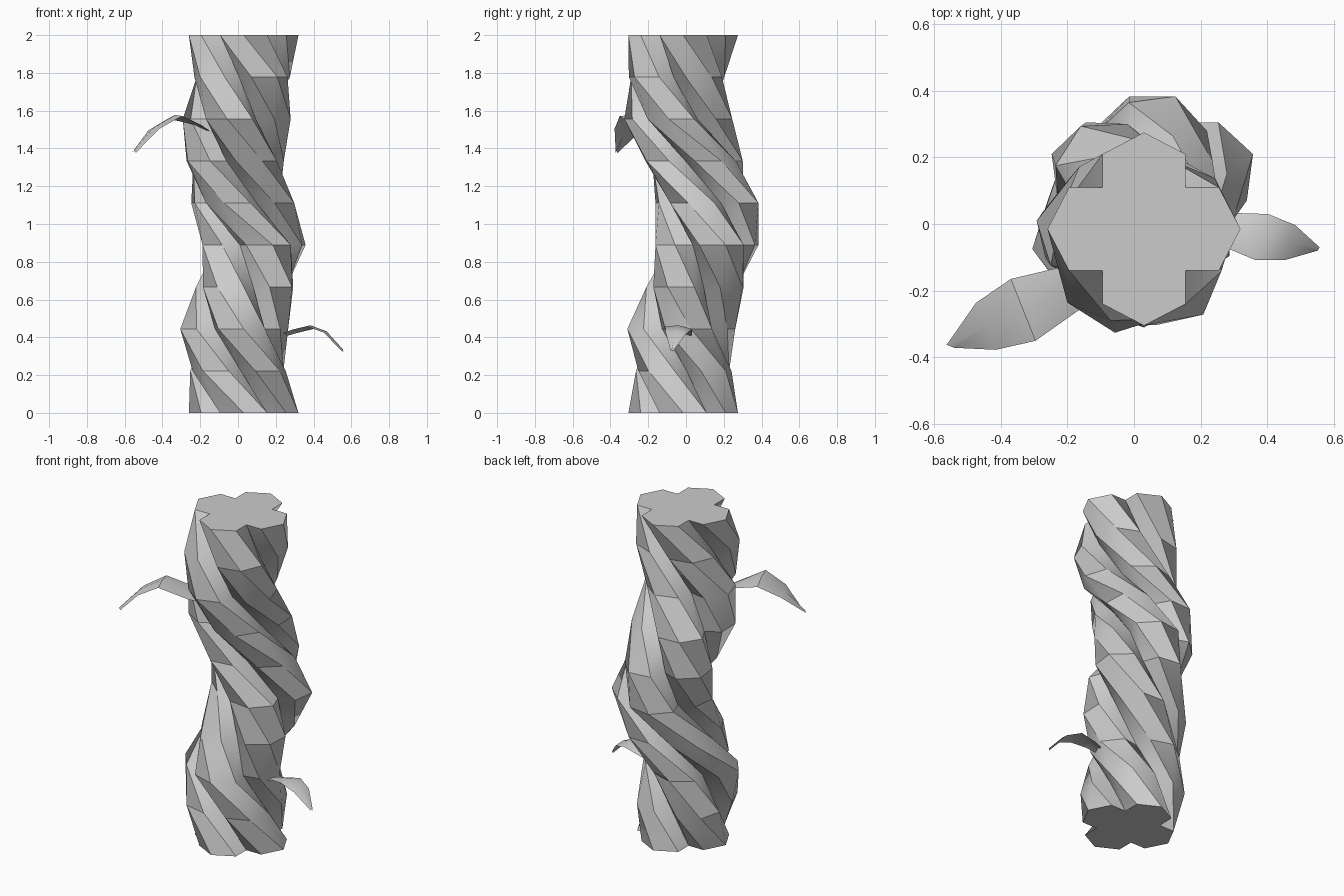
import bpy, math
from mathutils import Vector

if "Cube" in bpy.data.objects:
    bpy.data.objects.remove(bpy.data.objects["Cube"])


def make(name, verts, faces, angle):
    me = bpy.data.meshes.new(name)
    me.from_pydata(verts, [], faces)
    me.update()
    ob = bpy.data.objects.new(name, me)
    bpy.context.collection.objects.link(ob)
    bpy.ops.object.select_all(action='DESELECT')
    ob.select_set(True)
    bpy.context.view_layer.objects.active = ob
    bpy.ops.object.shade_smooth_by_angle(angle=math.radians(angle))
    return ob


# Four-lobed trunk section: tip, shoulder, notch, shoulder repeated
lobe = [(0.29, 0), (0.225, 0.125), (0.125, 0.125), (0.125, 0.225)]
section = []
for k in range(4):
    a = k * math.pi / 2
    section += [(x * math.cos(a) - y * math.sin(a),
                 x * math.sin(a) + y * math.cos(a)) for x, y in lobe]

# Trunk: one full clockwise turn along a wandering centre line
centres = [(0.03, -0.015), (0.0, -0.012), (-0.02, -0.025), (0.035, 0.048),
           (0.085, 0.111), (0.025, 0.111), (-0.015, 0.043), (-0.007, -0.041),
           (0.022, -0.05), (0.03, -0.015)]
n, last = len(section), len(centres) - 1
verts, faces = [], []
for i, (cx, cy) in enumerate(centres):
    a = -2 * math.pi * i / last
    c, s = math.cos(a), math.sin(a)
    verts += [(cx + x * c - y * s, cy + x * s + y * c, 2 * i / last)
              for x, y in section]
for i in range(last):
    for j in range(n):
        k = (j + 1) % n
        faces.append((i * n + j, i * n + k, (i + 1) * n + k, (i + 1) * n + j))
faces.append(tuple(reversed(range(n))))
faces.append(tuple(range(last * n, last * n + n)))
make("twisted_trunk", verts, faces, 40)


def leaf(name, rows, ridge=0.012):
    """Arched leaf from left/right edge pairs with a slightly raised midrib."""
    v, f = [], []
    for l, r in rows:
        l, r = Vector(l), Vector(r)
        v += [l, (l + r) / 2 + Vector((0, 0, ridge)), r]
    for i in range(len(rows) - 1):
        for j in range(2):
            b = i * 3 + j
            f.append((b, b + 1, b + 4, b + 3))
    make(name, v, f, 40)


# Upper leaf, lower leaf
leaf("upper_leaf", [
    ((-0.15, -0.10, 1.47), (-0.11, -0.17, 1.46)),
    ((-0.23, -0.132, 1.525), (-0.16, -0.255, 1.50)),
    ((-0.37, -0.165, 1.558), (-0.296, -0.351, 1.572)),
    ((-0.475, -0.237, 1.495), (-0.415, -0.378, 1.505)),
    ((-0.563, -0.363, 1.375), (-0.54, -0.372, 1.378))])
leaf("lower_leaf", [
    ((0.22, 0.02, 0.395), (0.22, -0.045, 0.41)),
    ((0.30, 0.033, 0.42), (0.285, -0.075, 0.44)),
    ((0.403, 0.03, 0.445), (0.364, -0.108, 0.458)),
    ((0.484, -0.003, 0.415), (0.454, -0.108, 0.425)),
    ((0.558, -0.070, 0.325), (0.552, -0.08, 0.325))])
